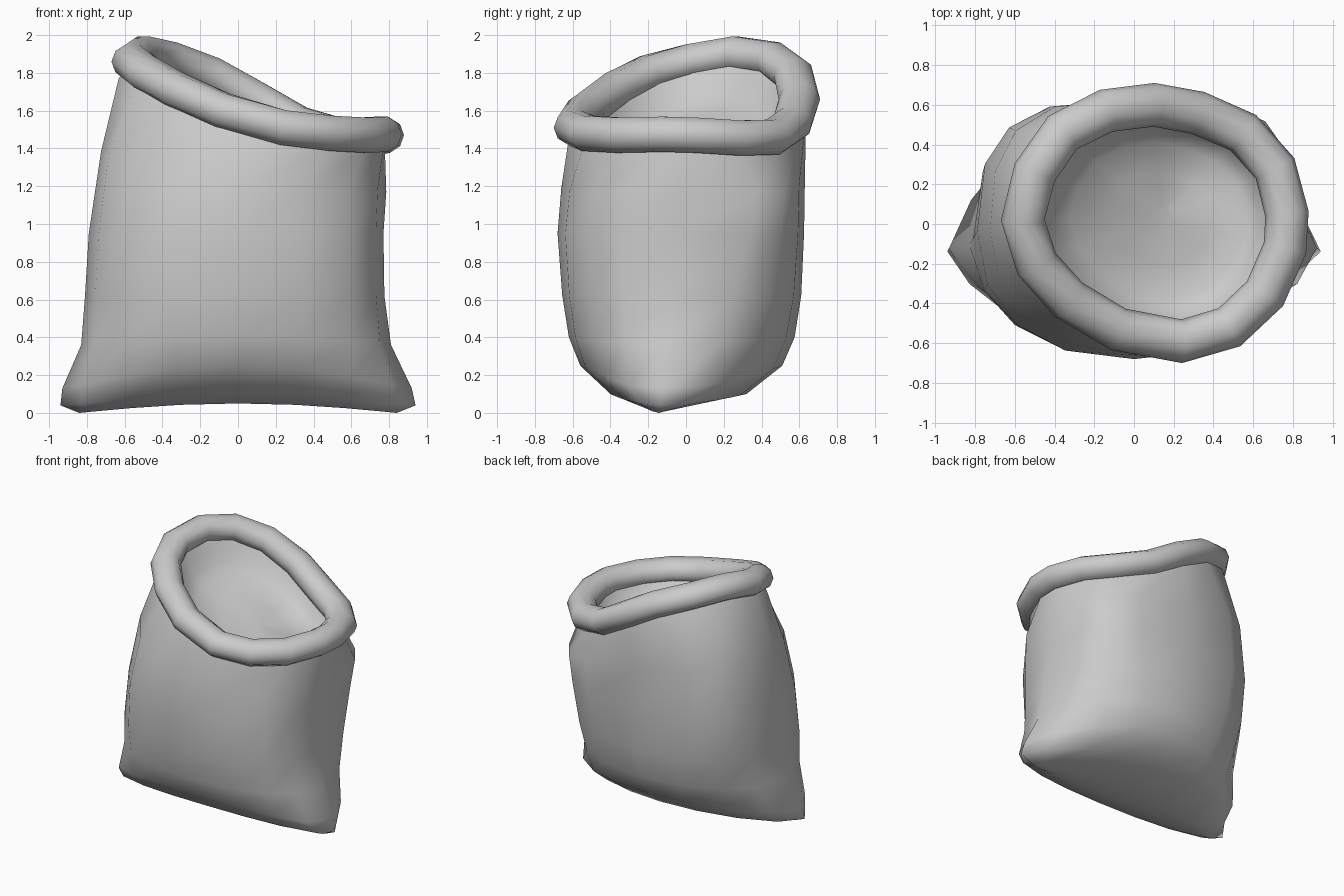
import bpy, bmesh, math
from mathutils import Vector

old = bpy.data.objects.get("Cube")
if old:
    bpy.data.objects.remove(old, do_unlink=True)

cloth = bpy.data.materials.new("light grey cloth")
cloth.use_nodes = True
GREY = (0.6, 0.6, 0.6, 1)
cloth.diffuse_color = GREY
cloth.node_tree.nodes["Principled BSDF"].inputs["Base Color"].default_value = GREY

# Centre line of the rolled rim, counter-clockwise from the left side
RIM = [Vector(p) for p in (
    (.77, .05, 1.47), (.71, .28, 1.455), (.55, .46, 1.46), (.32, .56, 1.53),
    (.10, .60, 1.66), (-.14, .57, 1.79), (-.36, .46, 1.87), (-.50, .26, 1.90),
    (-.56, .02, 1.86), (-.49, -.20, 1.80), (-.33, -.38, 1.71), (-.08, -.53, 1.60),
    (.24, -.59, 1.51), (.48, -.52, 1.48), (.66, -.35, 1.47), (.76, -.12, 1.475))]
N = len(RIM)
MID = sum(RIM, Vector()) / N


def power(v, k):
    return math.copysign(abs(v) ** k, v)


def loft(name, rings, seam_start=False, cap_end=False, wrap=False):
    """Skin closed rings of equal length into one smooth object."""
    bm = bmesh.new()
    loops = [[bm.verts.new(p) for p in ring] for ring in rings]
    pairs = list(zip(loops, loops[1:]))
    if wrap:
        pairs.append((loops[-1], loops[0]))
    for a, b in pairs:
        n = len(a)
        for i in range(n):
            j = (i + 1) % n
            bm.faces.new((a[i], a[j], b[j], b[i]))
    if seam_start:  # strip of faces joining front and back along the bottom
        a = loops[0]
        n = len(a)
        for i in range(n // 2):
            corners = (a[i], a[i + 1], a[n - i - 1], a[(n - i) % n])
            bm.faces.new(list(dict.fromkeys(corners)))
    if cap_end:
        bm.faces.new(loops[-1])
    bmesh.ops.recalc_face_normals(bm, faces=bm.faces)
    mesh = bpy.data.meshes.new(name)
    bm.to_mesh(mesh)
    bm.free()
    mesh.materials.append(cloth)
    mesh.polygons.foreach_set("use_smooth", [True] * len(mesh.polygons))
    obj = bpy.data.objects.new(name, mesh)
    bpy.context.collection.objects.link(obj)


def body_ring(tip_z, mid_z, x0, x1, y0, y1, front_k, back_k, lean=0.0, follow=0.0):
    """Cross-section whose two side points are pulled out into corners."""
    ring = []
    cy = -.15 + .12 * min(mid_z, 1)
    for i in range(N):
        a = math.tau * i / N
        k = (back_k if i < N / 2 else front_k) - lean * math.cos(a)
        c, s = power(math.cos(a), k), power(math.sin(a), k)
        tip = x1 if c > 0 else -x0
        x = c * (.8 + (tip - .8) * abs(c) ** 5)
        y = cy + s * (y1 - cy if s > 0 else cy - y0)
        z = mid_z + (tip_z - mid_z) * abs(math.cos(a)) ** 2
        z += follow * (RIM[i].z - .12 - z)
        ring.append(Vector((x, y, z)))
    return ring


def neck_ring(scale, drop, shift=0.0):
    """Copy of the rim line, widened, lowered and moved sideways."""
    return [Vector((MID.x + (p.x - MID.x) * scale + shift, p.y * scale, p.z - drop))
            for p in RIM]


def hollow_ring(scale, drop):
    """Rim line shrunk towards its middle within its own sloping plane."""
    return [MID + (p - MID) * scale - Vector((0, 0, drop)) for p in RIM]


# Body levels: tip z, mid z, x min, x max, y front, y back, roundness front, back
LEVELS = [
    (.0, .05, -.84, .84, -.22, -.07, 1.0, 1.0),
    (.04, .10, -.94, .94, -.40, .32, .95, 1.05),
    (.13, .25, -.93, .92, -.56, .51, .92, 1.0),
    (.36, .40, -.83, .81, -.62, .575, .88, .88),
    (.62, .62, -.81, .775, -.655, .61, .84, .74),
    (.95, .95, -.79, .77, -.68, .625, .85, .64, .06)]

body = [body_ring(*lv) for lv in LEVELS]
body.append(body_ring(.95, .95, -.725, .785, -.66, .63, 1.0, .66, lean=.18, follow=.55))
body.append(neck_ring(1.06, .09, shift=-.03))
body.append(neck_ring(1.0, 0))
loft("sack_body", body, seam_start=True)

# Rolled rim
SIDES = 10
tube = []
for i, p in enumerate(RIM):
    along = (RIM[(i + 1) % N] - RIM[i - 1]).normalized()
    out = along.cross(Vector((0, 0, 1))).normalized()
    up = out.cross(along)
    tube.append([p + out * .11 * math.cos(math.tau * j / SIDES)
                 + up * .098 * math.sin(math.tau * j / SIDES) for j in range(SIDES)])
loft("rolled_rim", tube, wrap=True)

# Shallow hollow inside the opening, sloping with the rim
hollow = [hollow_ring(*r) for r in (
    (.9, .02), (.84, .08), (.77, .15), (.66, .20), (.4, .23), (.1, .24))]
loft("sack_hollow", hollow, cap_end=True)
